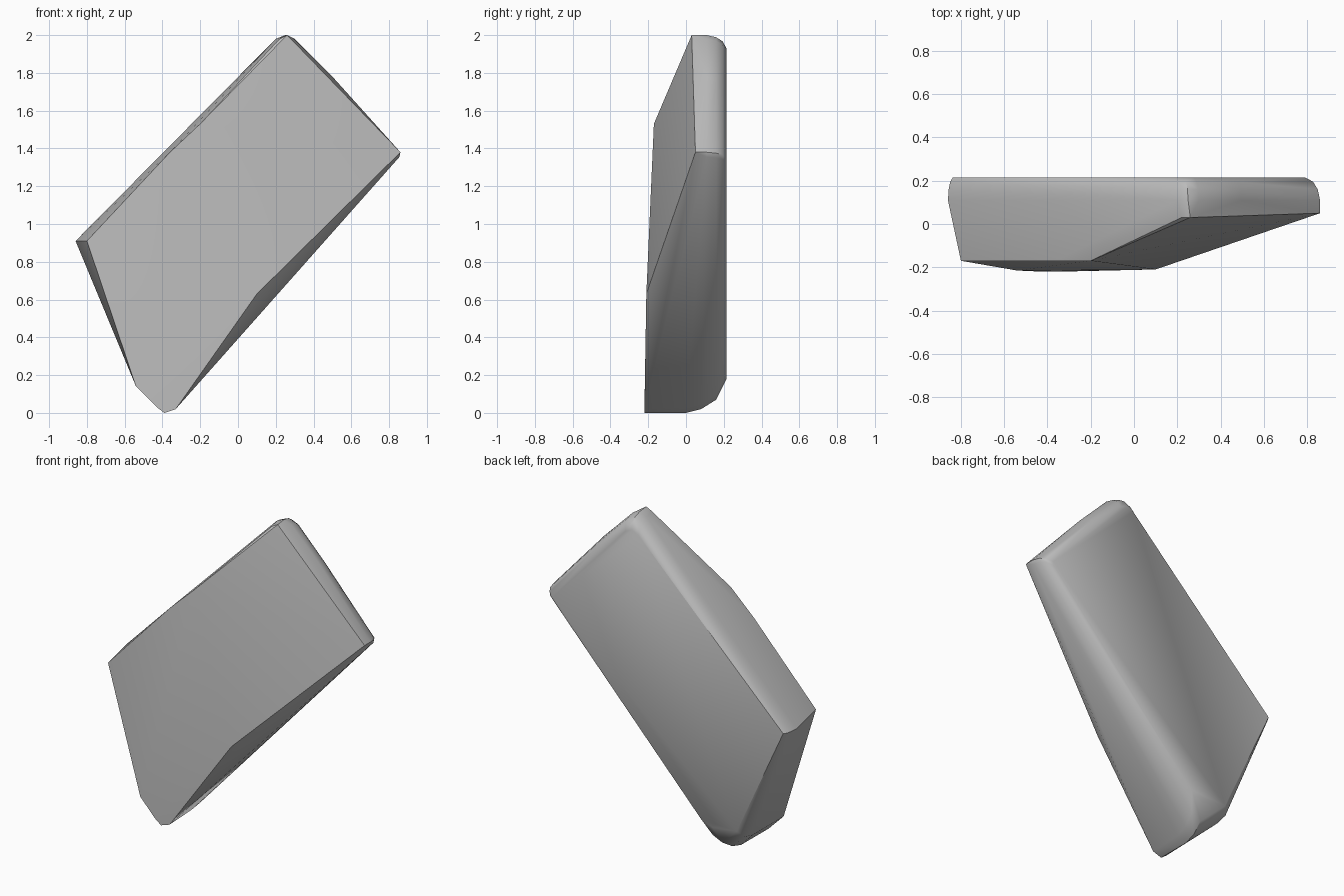
import bpy, bmesh, math
from mathutils import Vector

old = bpy.data.objects.get("Cube")
if old:
    bpy.data.objects.remove(old, do_unlink=True)

stone = bpy.data.materials.new("grey_stone")
stone.use_nodes = True
stone.diffuse_color = (0.5, 0.5, 0.5, 1)
stone.node_tree.nodes["Principled BSDF"].inputs["Base Color"].default_value = (0.5, 0.5, 0.5, 1)

# Chipped front face corners
front = [(-0.80, -0.17, 0.91), (-0.54, -0.215, 0.14), (-0.43, -0.22, 0.03),
         (-0.39, -0.22, 0.0), (-0.33, -0.22, 0.02), (0.10, -0.21, 0.63),
         (0.86, 0.05, 1.38), (0.22, 0.03, 1.98), (0.26, 0.03, 2.0),
         (-0.20, -0.17, 1.53), (-0.36, -0.17, 1.38)]

# Slab outline (x, z), stepped inward towards the back for a rounded rim
outline = [(-0.86, 0.91), (0.20, 1.98), (0.25, 2.0), (0.30, 1.98),
           (0.50, 1.78), (0.86, 1.38), (0.855, 1.355)]
rim = [(0.11, 0.0), (0.16, 0.012), (0.195, 0.035), (0.215, 0.075)]
centre = Vector((0.0, 1.0))
points = list(front)
for y, inset in rim:
    for x, z in outline:
        p = Vector((x, z))
        if x < -0.8:
            inset_here = 0.3 * inset
        else:
            inset_here = inset
        p += (centre - p).normalized() * inset_here
        points.append((p.x, y, p.y))

# Rounded foot, curving up to the flat back
foot = [(0.0, 0.0), (0.08, 0.02), (0.16, 0.07), (0.215, 0.18)]
for y, z in foot:
    points.append((-0.39 + 0.3 * z, y, z))
    points.append((-0.33 + 0.4 * z, y, z + 0.03))
points += [(-0.54, 0.10, 0.14), (-0.54, 0.18, 0.16), (-0.51, 0.215, 0.20)]

# Wrap the corners in a faceted skin
bm = bmesh.new()
for p in points:
    bm.verts.new(p)
hull = bmesh.ops.convex_hull(bm, input=bm.verts)
loose = [v for v in bm.verts if not v.link_faces]
bmesh.ops.delete(bm, geom=loose, context='VERTS')
bmesh.ops.dissolve_limit(bm, angle_limit=math.radians(1), verts=bm.verts, edges=bm.edges)
bmesh.ops.recalc_face_normals(bm, faces=bm.faces)
mesh = bpy.data.meshes.new("stone_slab")
bm.to_mesh(mesh)
bm.free()
mesh.materials.append(stone)

slab = bpy.data.objects.new("stone_slab", mesh)
bpy.context.collection.objects.link(slab)
bpy.context.view_layer.objects.active = slab
slab.select_set(True)
bpy.ops.object.shade_smooth_by_angle(angle=math.radians(35))
